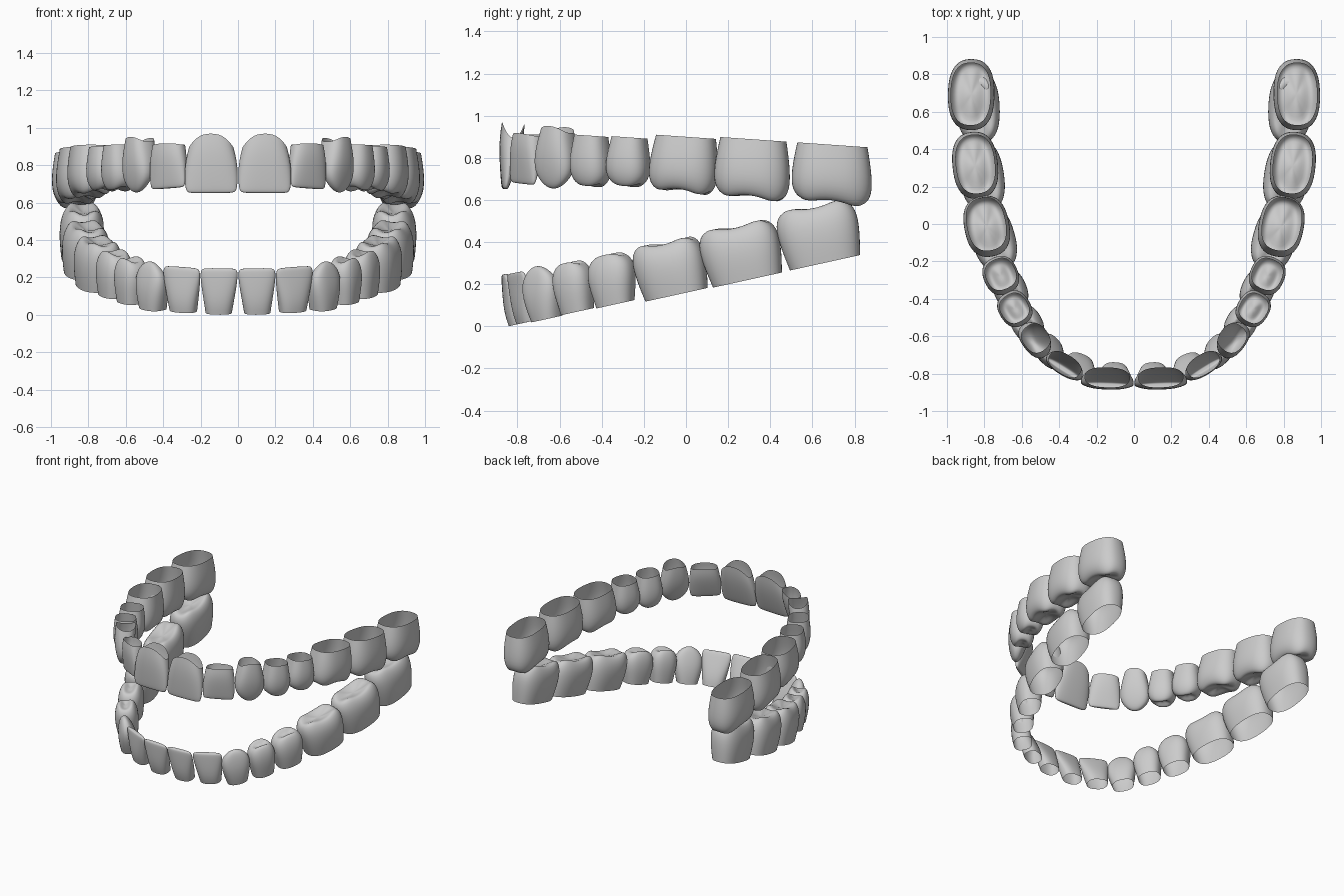
import bpy, bmesh
from math import sin, cos, radians, copysign

if "Cube" in bpy.data.objects:
    bpy.data.objects.remove(bpy.data.objects["Cube"])

SEG = 24
# Crown profiles: (height from neck to tip, width scale, thickness scale)
PROFILE = {
    "molar": [(0, .87, .84), (.25, .94, .94), (.5, .99, 1), (.72, 1, .98), (.87, .95, .88),
              (.97, .86, .74), (1, .74, .58), (.94, .5, .36), (.9, .2, .15)],
    "premolar": [(0, .8, .84), (.25, .9, .94), (.5, 1, 1), (.72, 1, .96), (.87, .92, .83),
                 (.97, .76, .66), (1, .6, .5), (.95, .4, .3), (.92, .15, .12)],
    "incisor": [(0, .84, .95), (.2, .92, 1), (.45, .99, .85), (.7, 1, .6), (.88, .98, .4),
                (.97, .93, .28), (1, .82, .18), (1, .4, .07)],
    "low_incisor": [(0, .7, .95), (.2, .78, 1), (.45, .88, .85), (.7, .97, .6), (.88, 1, .4),
                    (.97, .95, .28), (1, .82, .18), (1, .4, .07)],
    "canine": [(0, .74, .95), (.2, .87, 1), (.45, 1, .95), (.65, 1, .78), (.8, .86, .6),
               (.92, .56, .4), (.98, .3, .22), (1, .1, .08)],
}
CUSPS = {"molar": (4, .012), "premolar": (2, .016)}
# neck x y z, tip x y z, yaw along the arch, half width, half thickness, neck scallop
UPPER = [
    ("central_incisor", "incisor", .143, -.82, .93, .143, -.86, .652, 2, .143, .057, .037),
    ("lateral_incisor", "incisor", .37, -.75, .91, .375, -.775, .677, 32, .112, .056, .004),
    ("canine", "canine", .525, -.61, .935, .54, -.635, .655, 53, .105, .073, .014),
    ("first_premolar", "premolar", .64, -.45, .905, .635, -.455, .67, 58, .098, .088, 0),
    ("second_premolar", "premolar", .713, -.268, .897, .712, -.28, .67, 66, .104, .095, 0),
    ("first_molar", "molar", .79, 0, .9, .785, -.02, .64, 79, .165, .123, 0),
    ("second_molar", "molar", .848, .32, .888, .85, .31, .61, 84, .182, .124, 0),
    ("third_molar", "molar", .873, .695, .862, .868, .69, .588, 91, .193, .127, 0),
]
LOWER = [
    ("central_incisor", "low_incisor", .103, -.79, .012, .101, -.862, .248, 3, .101, .054, 0),
    ("lateral_incisor", "low_incisor", .292, -.745, .022, .302, -.81, .255, 21, .106, .056, 0),
    ("canine", "canine", .455, -.66, .035, .468, -.712, .285, 47, .1, .068, 0),
    ("first_premolar", "premolar", .572, -.515, .07, .572, -.55, .3, 58, .096, .083, 0),
    ("second_premolar", "premolar", .665, -.335, .105, .66, -.365, .338, 65, .113, .09, 0),
    ("first_molar", "molar", .76, -.045, .15, .745, -.1, .4, 74, .172, .118, 0),
    ("second_molar", "molar", .825, .292, .22, .808, .235, .478, 81, .19, .122, 0),
    ("third_molar", "molar", .845, .66, .302, .828, .605, .572, 87, .193, .119, 0),
]


def tooth(arch, neck_slope, tip_slope, row):
    """Hollow crown, open at the neck, mirrored to the other side."""
    part, kind, nx, ny, nz, tx, ty, tz, yaw, hu, hv, scallop = row
    a = radians(yaw)
    way = copysign(1, tz - nz)
    n_cusp, cusp = CUSPS.get(kind, (0, 0))
    power = 2 / 2.5
    bm = bmesh.new()
    rings = []
    for t, su, sv in PROFILE[kind]:
        ring = []
        for i in range(SEG):
            th = 2 * 3.14159265 * i / SEG
            c, s = cos(th), sin(th)
            u = copysign(abs(c) ** power, c) * hu * su
            v = copysign(abs(s) ** power, s) * hv * sv
            dx = u * cos(a) + v * sin(a)
            dy = u * sin(a) - v * cos(a)
            z = (nz + neck_slope * dy) * (1 - t) + (tz + tip_slope * dy) * t
            if n_cusp:
                z -= way * cusp * t ** 4 * su * cos(n_cusp * th)
            z += way * scallop * cos(2 * th) * (1 - t) ** 2
            ring.append(bm.verts.new((nx + (tx - nx) * t + dx, ny + (ty - ny) * t + dy, z)))
        rings.append(ring)
    for r0, r1 in zip(rings, rings[1:]):
        for i in range(SEG):
            j = (i + 1) % SEG
            quad = (r0[i], r0[j], r1[j], r1[i])
            bm.faces.new(quad if way < 0 else quad[::-1])
    bm.faces.new(rings[-1] if way < 0 else rings[-1][::-1])
    # wind outward: u, v, z is left-handed in this frame
    for f in bm.faces:
        f.smooth = True
    mesh = bpy.data.meshes.new(f"{arch}_{part}")
    bmesh.ops.recalc_face_normals(bm, faces=bm.faces)
    bm.to_mesh(mesh)
    bm.free()
    ob = bpy.data.objects.new(f"{arch}_{part}_pair", mesh)
    bpy.context.collection.objects.link(ob)
    sub = ob.modifiers.new("smooth", "SUBSURF")
    sub.levels = sub.render_levels = 1
    mir = ob.modifiers.new("other_side", "MIRROR")
    mir.use_mirror_merge = False


# Upper arch, nearly level; lower arch, rising to the back
for row in UPPER:
    tooth("upper", -.07, -.12, row)
for row in LOWER:
    tooth("lower", .22, .2, row)
